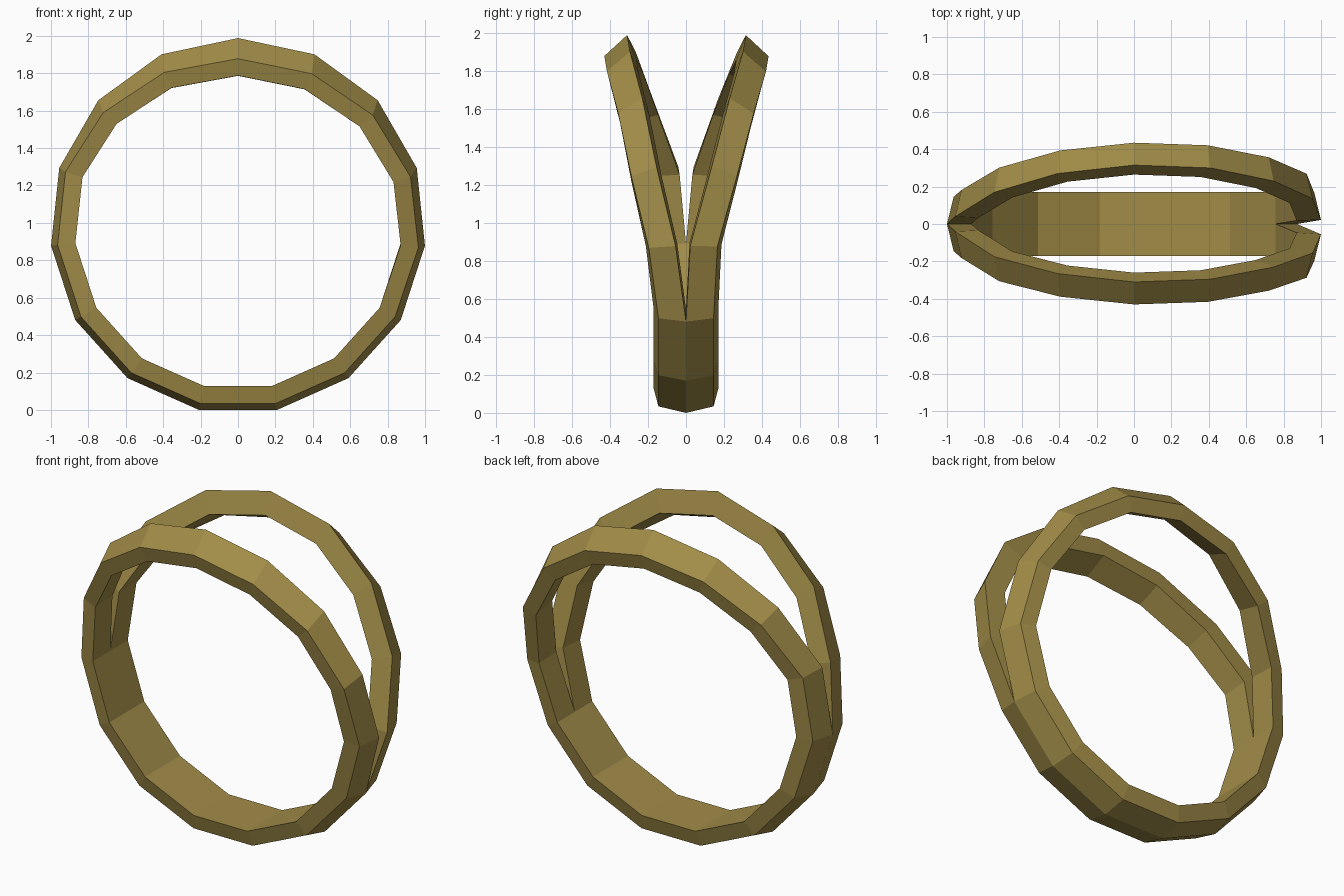
import bpy, bmesh, math

if "Cube" in bpy.data.objects:
    bpy.data.objects.remove(bpy.data.objects["Cube"])

# One flat antique gold colour
gold = bpy.data.materials.new("antique_gold")
gold.diffuse_color = (0.36, 0.265, 0.065, 1)
gold.use_nodes = True
gold.node_tree.nodes["Principled BSDF"].inputs["Base Color"].default_value = gold.diffuse_color

SIDES = 15
CENTRE_Z = 0.983
RADIUS = 1.005

# Sideways spread of each half band by station (24 degree steps clockwise from the top)
SPREAD = {
    -1: {0: .31, 1: .295, 2: .23, 3: .155, 4: .055, 12: .04, 13: .175, 14: .265},
    1: {0: .315, 1: .30, 2: .23, 3: .135, 4: .022, 12: .04, 13: .17, 14: .27},
}


def section(side, k):
    """Ridge, outer edge, inner edge, inner centre of a half band."""
    a = math.tau * k / SIDES
    s = SPREAD[side].get(k, 0)
    t = s / .31                      # tilt grows with the spread
    shape = [(1.0, 0, 0),
             (.965, .145 - .025 * t, -.075 * t),
             (.87, .17 - .075 * t, -.07 * t),
             (.87, -.05 * t, 0)]
    return [(RADIUS * r * math.sin(a), side * (s + w),
             CENTRE_Z + RADIUS * r * math.cos(a) + dz) for r, w, dz in shape]


# Split band: two half bands that share the lower arc
bm = bmesh.new()
for side in (-1, 1):
    rings = [[bm.verts.new(p) for p in section(side, k)] for k in range(SIDES)]
    for k in range(SIDES):
        n = (k + 1) % SIDES
        joined = k not in SPREAD[side] and n not in SPREAD[side]
        for j in range(3 if joined else 4):      # no inner wall where joined
            i = (j + 1) % 4
            quad = [rings[k][j], rings[k][i], rings[n][i], rings[n][j]]
            bm.faces.new(quad if side < 0 else quad[::-1])
bmesh.ops.remove_doubles(bm, verts=bm.verts, dist=1e-4)
bmesh.ops.recalc_face_normals(bm, faces=bm.faces)

mesh = bpy.data.meshes.new("split_band")
bm.to_mesh(mesh)
bm.free()
mesh.materials.append(gold)
band = bpy.data.objects.new("split_band", mesh)
bpy.context.collection.objects.link(band)
